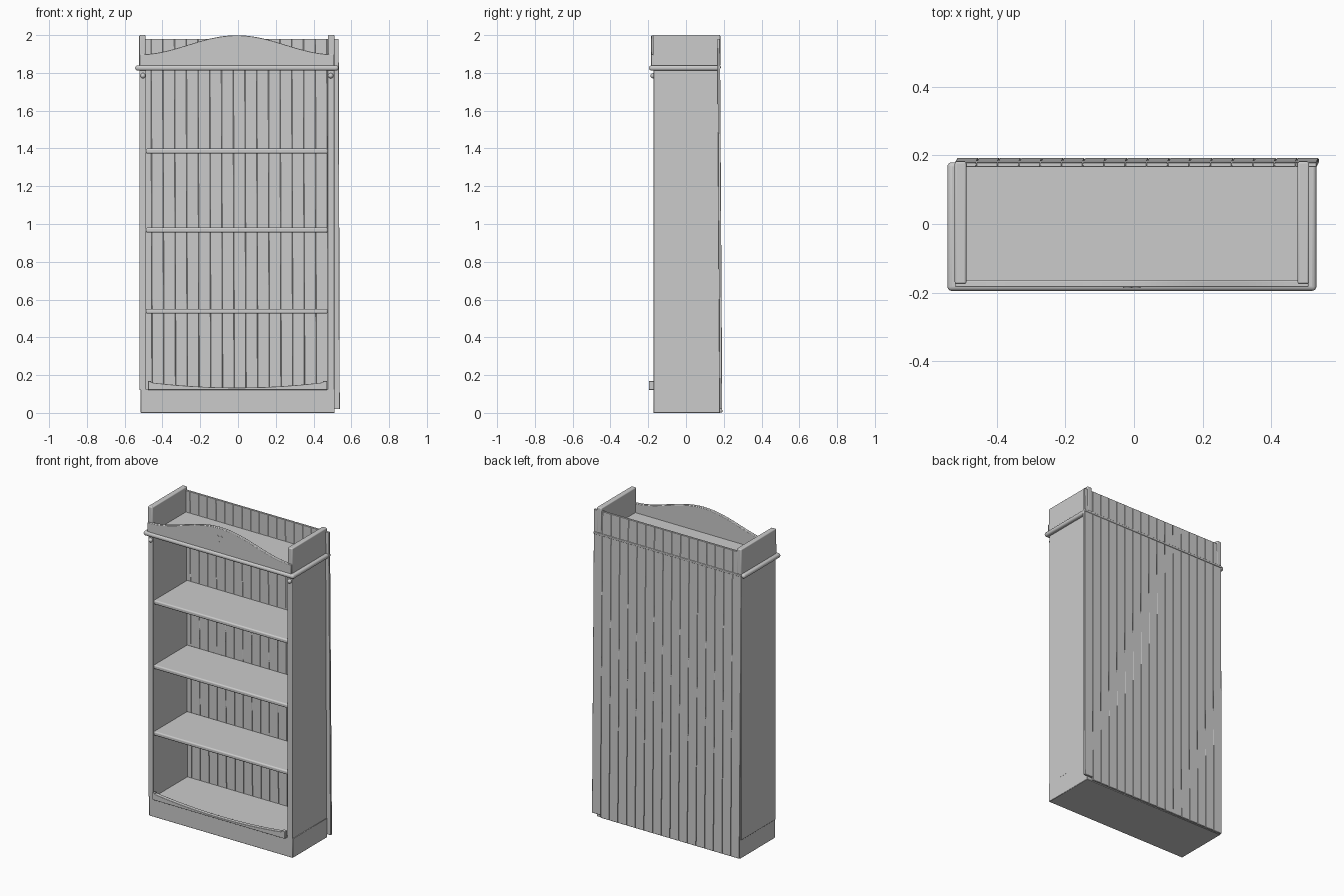
import bpy, bmesh, math

if "Cube" in bpy.data.objects:
    bpy.data.objects.remove(bpy.data.objects["Cube"])

CX = -0.006  # carcass sits slightly left of the back panel


def finish(name, bm, bevel=0.0, seg=3):
    bmesh.ops.recalc_face_normals(bm, faces=bm.faces[:])
    me = bpy.data.meshes.new(name)
    bm.to_mesh(me)
    bm.free()
    ob = bpy.data.objects.new(name, me)
    bpy.context.collection.objects.link(ob)
    if bevel:
        m = ob.modifiers.new("bevel", 'BEVEL')
        m.width, m.segments, m.limit_method = bevel, seg, 'ANGLE'
    bpy.ops.object.select_all(action='DESELECT')
    ob.select_set(True)
    bpy.context.view_layer.objects.active = ob
    bpy.ops.object.shade_smooth_by_angle(angle=math.radians(35))
    return ob


def box(name, x0, x1, y0, y1, z0, z1, bevel=0.0, seg=3):
    bm = bmesh.new()
    bmesh.ops.create_cube(bm, size=1)
    for v in bm.verts:
        v.co = ((x0 + x1) / 2 + v.co.x * (x1 - x0),
                (y0 + y1) / 2 + v.co.y * (y1 - y0),
                (z0 + z1) / 2 + v.co.z * (z1 - z0))
    return finish(name, bm, bevel, seg)


def plate(name, outline, y0, y1, bevel=0.0):
    """Extrude an (x, z) outline along y."""
    bm = bmesh.new()
    f = bm.faces.new([bm.verts.new((x, y0, z)) for x, z in outline])
    r = bmesh.ops.extrude_face_region(bm, geom=[f])
    for v in r['geom']:
        if isinstance(v, bmesh.types.BMVert):
            v.co.y = y1
    return finish(name, bm, bevel, 2)


# Plinth and carcass sides
box("plinth", CX - 0.51, CX + 0.518, -0.172, 0.18, 0.0, 0.125, 0.002, 1)
for side, s in (("left", -1), ("right", 1)):
    a, b = sorted((CX + s * 0.48, CX + s * 0.516))
    box(side + "_side", a, b, -0.172, 0.18, 0.12, 1.815, 0.003, 2)
    # Gallery cheeks above the cornice
    a, b = sorted((CX + s * 0.483, CX + s * 0.517))
    box(side + "_gallery_cheek", a, b, -0.175, 0.182, 1.835, 2.0, 0.006)
    # Small round peg below the cornice
    bm = bmesh.new()
    bmesh.ops.create_uvsphere(bm, u_segments=16, v_segments=8, radius=0.014)
    bmesh.ops.translate(bm, verts=bm.verts[:], vec=(CX + s * 0.497, -0.174, 1.785))
    finish(side + "_peg", bm)

# Shelves with rounded front edges
for i, z in enumerate((0.538, 0.968, 1.386)):
    box("shelf_%d" % (i + 1), CX - 0.481, CX + 0.481, -0.17, 0.175, z - 0.013, z + 0.013, 0.008)

# Top board and rounded cornice moulding
box("cornice", CX - 0.538, CX + 0.538, -0.195, 0.18, 1.812, 1.84, 0.0125, 4)

# Arched pediment
N = 40
arch = [(CX - 0.515, 1.832), (CX + 0.515, 1.832)]
for i in range(N + 1):
    x = 0.515 - 1.03 * i / N
    arch.append((CX + x, 1.898 + 0.101 * (0.5 + 0.5 * math.cos(math.pi * x / 0.515))))
plate("pediment", arch, -0.184, -0.164, 0.003)

# Small heart ornament
heart = []
for i in range(28):
    t = 2 * math.pi * i / 28
    hx = 16 * math.sin(t) ** 3
    hz = 13 * math.cos(t) - 5 * math.cos(2 * t) - 2 * math.cos(3 * t) - math.cos(4 * t)
    heart.append((CX + hx * 0.0016, 1.934 + hz * 0.0015))
plate("heart_ornament", heart, -0.186, -0.18)

# Dipped lip in front of the bottom shelf
lip = [(CX - 0.47, 0.122), (CX + 0.478, 0.122)]
lip += [(CX + 0.478, 0.168), (CX + 0.455, 0.168)]
for i in range(25):
    x = 0.455 - 0.91 * i / 24
    lip.append((CX + x, 0.134 + 0.027 * (x / 0.455) ** 2))
lip += [(CX - 0.455, 0.168), (CX - 0.47, 0.168)]
plate("bottom_lip", lip, -0.196, -0.17, 0.002)

# Back panel of narrow boards, leaning out slightly towards the floor
X0, X1, COUNT = -0.522, 0.533, 17
W = (X1 - X0) / COUNT
for i in range(COUNT):
    ob = box("back_board_%02d" % (i + 1), X0 + i * W, X0 + (i + 1) * W,
             0.166, 0.18, 0.02 if i == COUNT - 1 else 0.003, 1.98, 0.0018, 1)
    for v in ob.data.vertices:
        k = 1 - v.co.z / 1.98
        v.co.y += 0.012 * k
        v.co.x += 0.006 * k

# Thin rail across the back at cornice height
box("back_rail", X0, X1, 0.17, 0.184, 1.822, 1.836, 0.003, 2)
